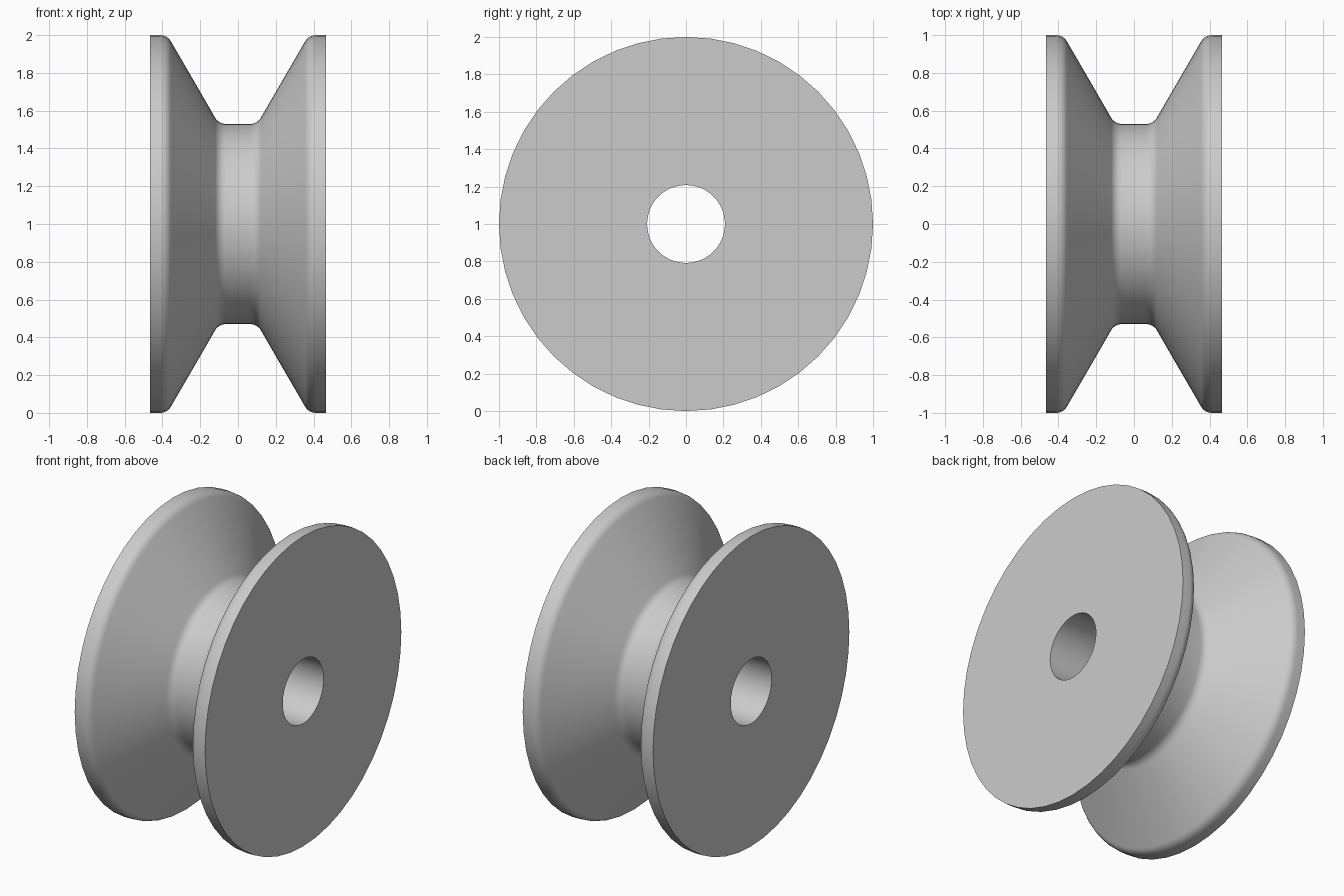
import bpy, bmesh, math
from mathutils import Vector

if "Cube" in bpy.data.objects:
    bpy.data.objects.remove(bpy.data.objects["Cube"], do_unlink=True)

SIDES = 48
HALF_WIDTH, RIM, GROOVE, BORE = 0.465, 1.0, 0.53, 0.208
FILLET = 0.065

grey = bpy.data.materials.new("plain grey")
grey.use_nodes = True
colour = (0.6, 0.6, 0.6, 1)
grey.diffuse_color = colour
grey.node_tree.nodes["Principled BSDF"].inputs["Base Color"].default_value = colour


def fillet(before, corner, after, radius, steps=6):
    """Arc points rounding one profile corner."""
    a, b = (before - corner).normalized(), (after - corner).normalized()
    half = a.angle(b) / 2
    centre = corner + (a + b).normalized() * radius / math.sin(half)
    start = (corner + a * radius / math.tan(half) - centre).normalized()
    end = (corner + b * radius / math.tan(half) - centre).normalized()
    return [centre + start.slerp(end, i / steps) * radius for i in range(steps + 1)]


# Right half of the profile (x = along axle, z = radius), sloped at 60 degrees
inner = Vector((0.102, 0, GROOVE))
outer = Vector((0.374, 0, RIM))
side = Vector((HALF_WIDTH, 0, RIM))
half = fillet(Vector((0, 0, GROOVE)), inner, outer, FILLET)
half += fillet(inner, outer, side, FILLET)
half += [side, Vector((HALF_WIDTH, 0, BORE))]
mirrored = [Vector((-p.x, 0, p.z)) for p in reversed(half)]
profile = mirrored + half

# Spin the closed profile around the axle
bm = bmesh.new()
verts = [bm.verts.new(p) for p in profile]
edges = [bm.edges.new((v, verts[i - 1])) for i, v in enumerate(verts)]
bmesh.ops.spin(bm, geom=verts + edges, cent=(0, 0, 0), axis=(1, 0, 0),
               angle=math.tau, steps=SIDES, use_merge=True)
bmesh.ops.remove_doubles(bm, verts=bm.verts, dist=0.0005)
bmesh.ops.recalc_face_normals(bm, faces=bm.faces)
mesh = bpy.data.meshes.new("grooved_roller")
bm.to_mesh(mesh)
bm.free()

roller = bpy.data.objects.new("grooved_roller", mesh)
roller.location.z = RIM
mesh.materials.append(grey)
bpy.context.collection.objects.link(roller)

# Smooth the rounded surfaces, keep the rim and bore edges crisp
bpy.ops.object.select_all(action="DESELECT")
roller.select_set(True)
bpy.context.view_layer.objects.active = roller
bpy.ops.object.shade_smooth_by_angle(angle=math.radians(30))
